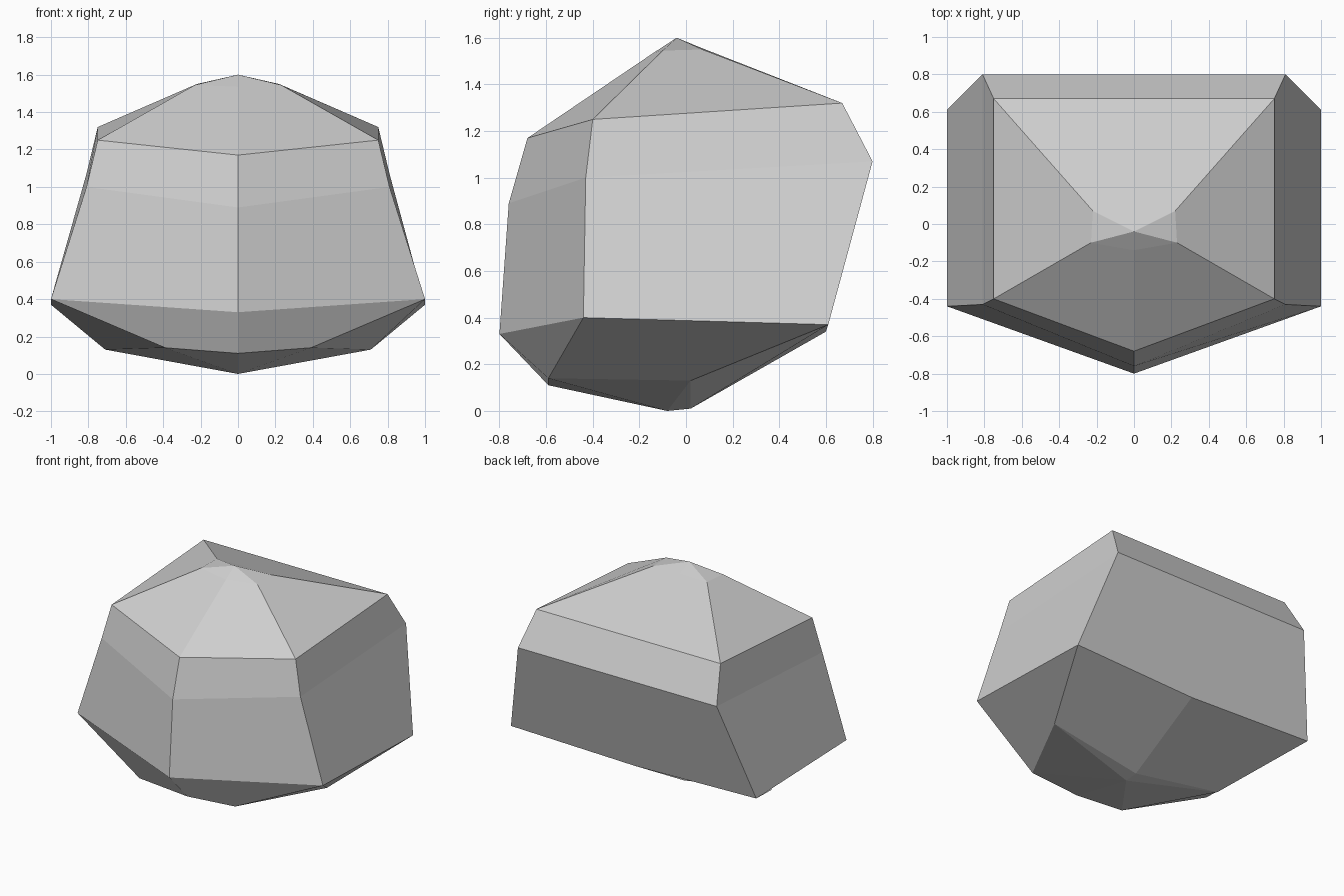
import bpy
import bmesh

if "Cube" in bpy.data.objects:
    bpy.data.objects.remove(bpy.data.objects["Cube"])

# Stone colour
grey = bpy.data.materials.new("stone grey")
grey.diffuse_color = (0.62, 0.62, 0.62, 1.0)
grey.use_nodes = True
grey.node_tree.nodes["Principled BSDF"].inputs["Base Color"].default_value = grey.diffuse_color

# Half rings from the crown down: front tip, front corner, back corner, back middle
half_rings = [
    [(0, -0.14, 1.535), (0.23, -0.10, 1.545), (0.22, 0.07, 1.55), (0, 0.07, 1.555)],
    [(0, -0.68, 1.17), (0.75, -0.40, 1.25), (0.75, 0.67, 1.32), (0, 0.67, 1.32)],
    [(0, -0.76, 0.89), (0.81, -0.43, 1.00), (0.81, 0.80, 1.07), (0, 0.80, 1.07)],
    [(0, -0.80, 0.33), (1.00, -0.44, 0.40), (1.00, 0.61, 0.37), (0, 0.60, 0.34)],
    [(0, -0.59, 0.11), (0.39, -0.59, 0.14), (0.71, 0.02, 0.13), (0, 0.02, 0.01)],
]
crown_tip = (0, -0.04, 1.60)
base_tip = (0, -0.08, 0.0)

bm = bmesh.new()


def full_ring(half):
    """Mirror a half ring across x = 0 into a closed loop of six vertices."""
    left = [(-x, y, z) for x, y, z in reversed(half[1:-1])]
    return [bm.verts.new(p) for p in half + left]


def fan(ring, tip):
    """Close a ring with triangles meeting at a tip."""
    top = bm.verts.new(tip)
    for i in range(len(ring)):
        bm.faces.new((ring[i], ring[(i + 1) % len(ring)], top))


# Facets between neighbouring rings
rings = [full_ring(h) for h in half_rings]
for upper, lower in zip(rings, rings[1:]):
    for i in range(len(upper)):
        j = (i + 1) % len(upper)
        bm.faces.new((upper[i], lower[i], lower[j], upper[j]))

# Pointed crown and base
fan(rings[0], crown_tip)
fan(rings[-1], base_tip)
bmesh.ops.recalc_face_normals(bm, faces=bm.faces)

mesh = bpy.data.meshes.new("rock")
bm.to_mesh(mesh)
bm.free()
mesh.materials.append(grey)
rock = bpy.data.objects.new("rock", mesh)
bpy.context.collection.objects.link(rock)
